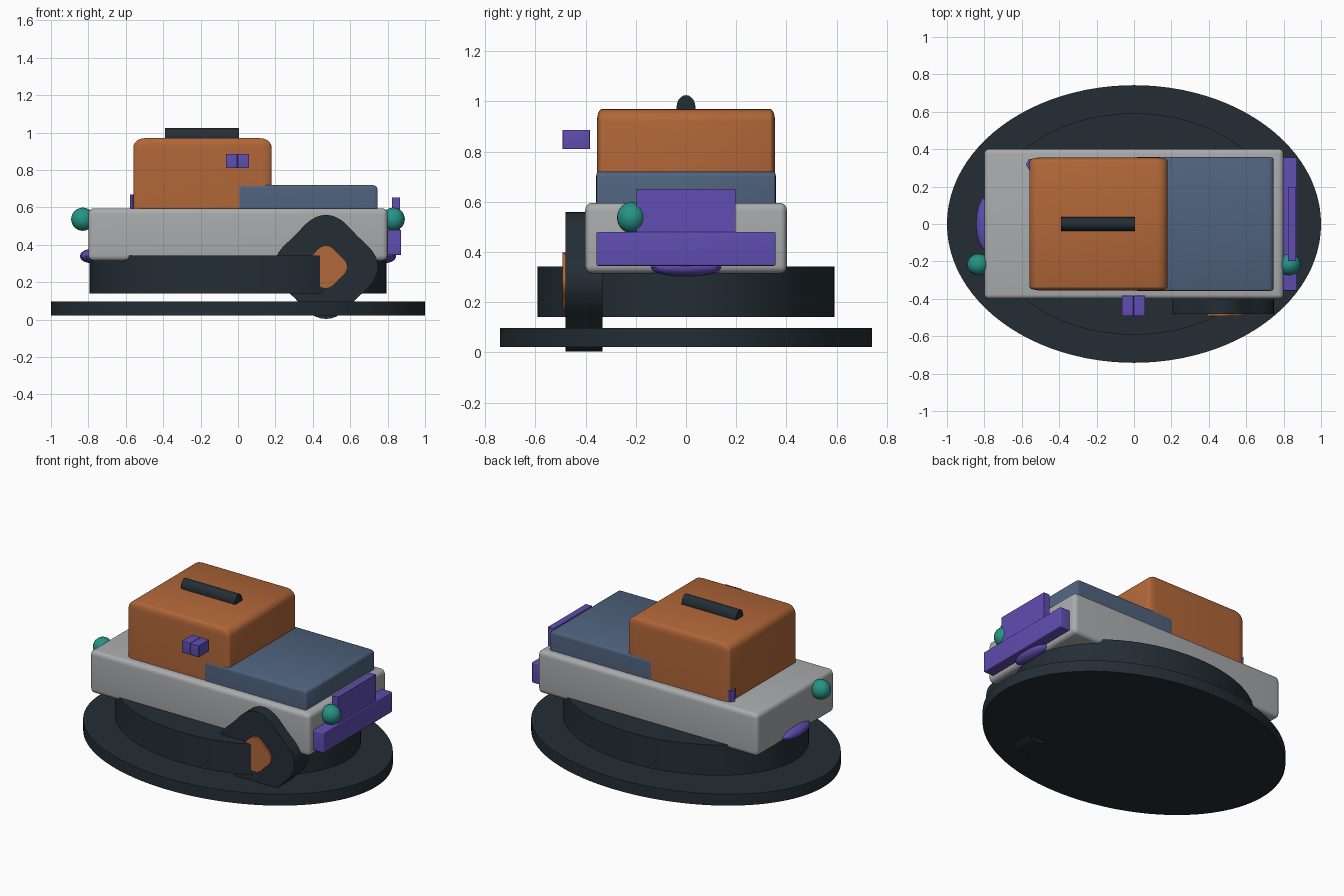
import bpy, bmesh, math

if "Cube" in bpy.data.objects:
    bpy.data.objects.remove(bpy.data.objects["Cube"])


def material(name, r, g, b):
    m = bpy.data.materials.new(name)
    m.diffuse_color = (r, g, b, 1)
    m.use_nodes = True
    m.node_tree.nodes["Principled BSDF"].inputs["Base Color"].default_value = m.diffuse_color
    return m


DARK = material("dark slate", 0.017, 0.027, 0.035)
ORANGE = material("burnt orange", 0.44, 0.135, 0.04)
GREY = material("light grey", 0.40, 0.41, 0.42)
BLUE = material("steel blue", 0.08, 0.125, 0.21)
PURPLE = material("violet", 0.115, 0.075, 0.44)
TEAL = material("teal", 0.02, 0.29, 0.235)


def finish(name, bm, mat, smooth=True):
    bmesh.ops.recalc_face_normals(bm, faces=bm.faces)
    me = bpy.data.meshes.new(name)
    bm.to_mesh(me)
    bm.free()
    me.materials.append(mat)
    ob = bpy.data.objects.new(name, me)
    bpy.context.collection.objects.link(ob)
    if smooth:
        bpy.ops.object.select_all(action='DESELECT')
        ob.select_set(True)
        bpy.context.view_layer.objects.active = ob
        bpy.ops.object.shade_smooth_by_angle(angle=math.radians(35))
    return ob


def box(name, x, y, z, mat, r=(0, 0, 0)):
    """Box between limits, with rounded edges of a separate radius per axis."""
    bm = bmesh.new()
    bmesh.ops.create_cube(bm, size=1)
    size = [l[1] - l[0] for l in (x, y, z)]
    mid = [(l[0] + l[1]) / 2 for l in (x, y, z)]
    if max(r) > 0:
        # round with unit radius first, then stretch to the final size
        bmesh.ops.scale(bm, vec=[s / q for s, q in zip(size, r)], verts=bm.verts)
        bmesh.ops.bevel(bm, geom=bm.edges[:], offset=1, segments=5,
                        profile=0.5, affect='EDGES')
        bmesh.ops.scale(bm, vec=r, verts=bm.verts)
    else:
        bmesh.ops.scale(bm, vec=size, verts=bm.verts)
    bmesh.ops.translate(bm, vec=mid, verts=bm.verts)
    return finish(name, bm, mat)


def prism(name, outline, shift, mat):
    """Closed outline of 3D points extruded along a vector."""
    bm = bmesh.new()
    face = bm.faces.new([bm.verts.new(p) for p in outline])
    out = bmesh.ops.extrude_face_region(bm, geom=[face], use_keep_orig=True)
    verts = [v for v in out["geom"] if isinstance(v, bmesh.types.BMVert)]
    bmesh.ops.translate(bm, vec=shift, verts=verts)
    return finish(name, bm, mat)


def ellipsoid(name, centre, radii, mat, u=24, v=14):
    bm = bmesh.new()
    bmesh.ops.create_uvsphere(bm, u_segments=u, v_segments=v, radius=1)
    bmesh.ops.scale(bm, vec=radii, verts=bm.verts)
    bmesh.ops.translate(bm, vec=centre, verts=bm.verts)
    return finish(name, bm, mat)


def angles(n):
    return [2 * math.pi * i / n for i in range(n)]


def oval_disc(name, rx, ry, z0, z1):
    pts = [(rx * math.cos(a), ry * math.sin(a), z0) for a in angles(96)]
    return prism(name, pts, (0, 0, z1 - z0), DARK)


def lobed_disc(name, radius, wave, y0, y1, mat):
    pts = []
    for a in angles(64):
        r = radius + wave * math.cos(4 * a)
        pts.append((0.47 + r * math.cos(a), y0, 0.282 + r * math.sin(a)))
    return prism(name, pts, (0, y1 - y0, 0), mat)


# oval base plates
oval_disc("base_plate", 1.0, 0.742, 0.022, 0.097)
oval_disc("upper_plate", 0.793, 0.592, 0.14, 0.342)

# body, cabin and hood
box("body", (-0.8, 0.8), (-0.402, 0.402), (0.315, 0.595), GREY, (0.03, 0.025, 0.03))
box("cabin", (-0.56, 0.18), (-0.355, 0.355), (0.5, 0.97), ORANGE, (0.06, 0.02, 0.05))
box("hood", (0.0, 0.745), (-0.358, 0.358), (0.5, 0.72), BLUE, (0.03, 0.008, 0.02))

# rounded roof bar
bar = [(-0.39, 0.038 * math.cos(a), 0.975 + 0.05 * math.sin(a)) for a in angles(20)]
prism("roof_bar", bar, (0.395, 0, 0), DARK)

# single wavy wheel and hub
lobed_disc("wheel", 0.257, 0.021, -0.48, -0.333, DARK)
lobed_disc("wheel_hub", 0.106, 0.009, -0.493, -0.46, ORANGE)

# lamps and low lenses at both ends
for side, label in ((-1, "rear"), (1, "front")):
    ellipsoid(label + "_lamp", (side * 0.83, -0.217, 0.537), (0.062, 0.058, 0.062), TEAL)
    ellipsoid(label + "_lens", (side * 0.79, 0, 0.34), (0.055, 0.145, 0.037), PURPLE, 16, 10)

# bumper and grille plate
box("bumper", (0.79, 0.872), (-0.357, 0.357), (0.345, 0.48), PURPLE, (0.006, 0.006, 0.006))
box("grille_plate", (0.823, 0.866), (-0.197, 0.197), (0.40, 0.652), PURPLE)

# pair of side mirror blocks
for x0 in (-0.065, -0.002):
    box("mirror_block", (x0, x0 + 0.061), (-0.492, -0.383), (0.81, 0.887), PURPLE,
        (0.003, 0.003, 0.003))

# small peg at the cabin rear corner
peg = [(-0.545 + 0.033 * math.cos(a), 0.318 + 0.033 * math.sin(a), 0.58) for a in angles(6)]
prism("rear_peg", peg, (0, 0, 0.088), PURPLE)
